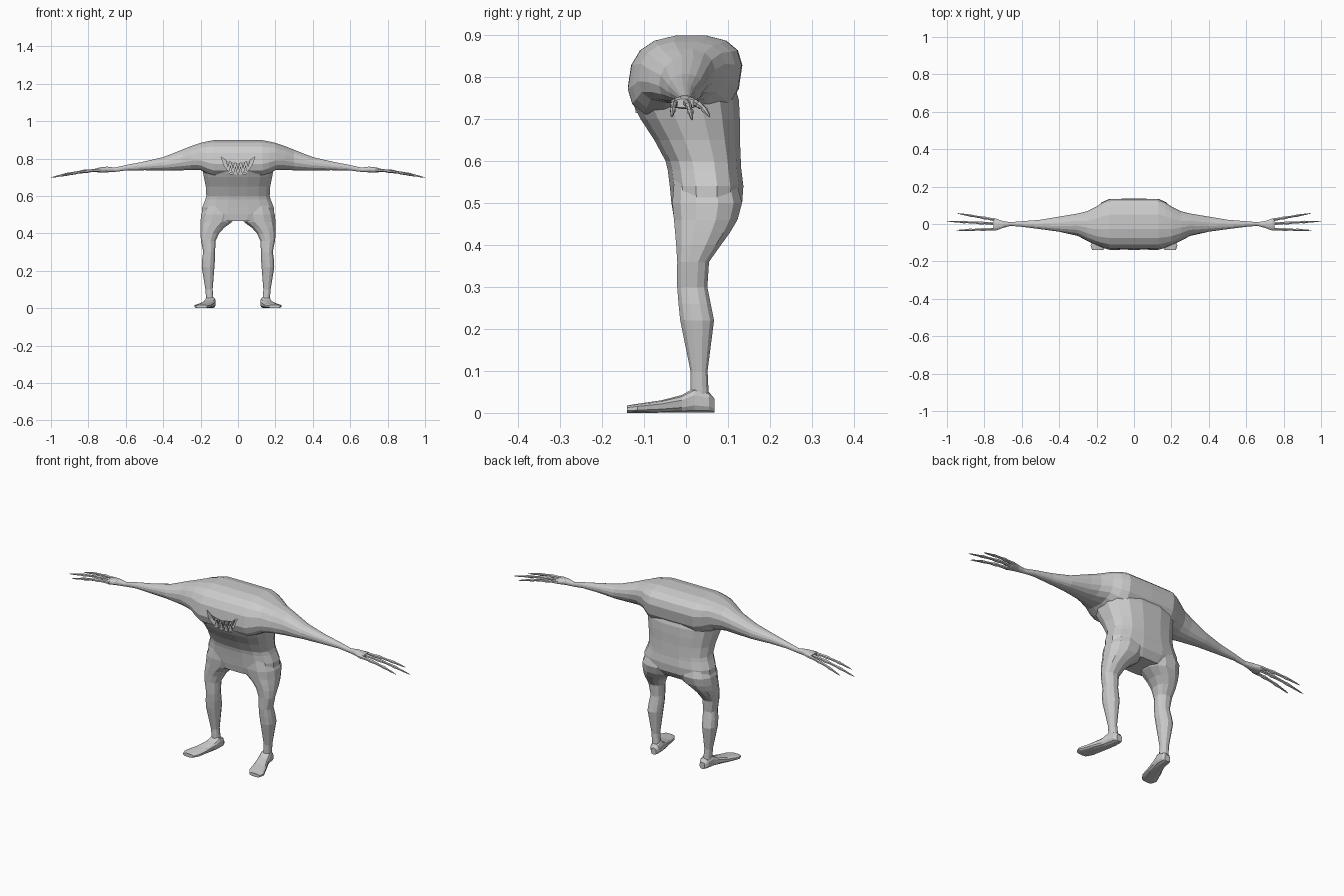
import bpy, bmesh, math
from mathutils import Vector

if "Cube" in bpy.data.objects:
    bpy.data.objects.remove(bpy.data.objects["Cube"])

X, Y, Z = Vector((1, 0, 0)), Vector((0, 1, 0)), Vector((0, 0, 1))


def new_object(name, bm):
    bmesh.ops.recalc_face_normals(bm, faces=bm.faces[:])
    me = bpy.data.meshes.new(name)
    bm.to_mesh(me)
    bm.free()
    ob = bpy.data.objects.new(name, me)
    bpy.context.collection.objects.link(ob)
    return ob


def ring(c, u, v, ru, rv, n, e, shear=0.0):
    pts = []
    for i in range(n):
        a = 2 * math.pi * (i + 0.5) / n
        ca, sa = math.cos(a), math.sin(a)
        p = math.copysign(abs(ca) ** (2 / e), ca) * ru
        q = math.copysign(abs(sa) ** (2 / e), sa) * rv
        pts.append(Vector(c) + u * (p + shear * q) + v * q)
    return pts


def loft(name, rings):
    bm = bmesh.new()
    vs = [[bm.verts.new(p) for p in r] for r in rings]
    n = len(vs[0])
    for a, b in zip(vs, vs[1:]):
        for i in range(n):
            j = (i + 1) % n
            bm.faces.new((a[i], a[j], b[j], b[i]))
    bm.faces.new(vs[0][::-1])
    bm.faces.new(vs[-1])
    return new_object(name, bm)


def boolean(ob, other, op):
    m = ob.modifiers.new(op.lower(), 'BOOLEAN')
    m.object, m.operation, m.solver = other, op, 'EXACT'
    bpy.context.view_layer.objects.active = ob
    bpy.ops.object.modifier_apply(modifier=m.name)
    bpy.data.objects.remove(other)


# Torso: z, half width, front y, back y
torso = [(.465, .15, -.03, .11), (.50, .195, -.036, .135), (.54, .194, -.04, .138),
         (.58, .178, -.045, .133), (.60, .172, -.05, .132), (.65, .175, -.077, .13),
         (.70, .185, -.11, .13), (.745, .193, -.133, .128), (.80, .165, -.125, .112)]
body = loft("body", [ring((0, (f + b) / 2, z), X, Y, w, (b - f) / 2, 16, 2.6)
                     for z, w, f, b in torso])

# Shoulders and arms as one span: x, bottom z, top z, front y, back y
arm = [(.13, .70, .90, -.136, .13), (.165, .715, .893, -.126, .115),
       (.20, .737, .885, -.112, .092), (.25, .738, .868, -.09, .068),
       (.30, .736, .848, -.063, .055), (.40, .736, .808, -.042, .04),
       (.50, .737, .785, -.028, .023), (.60, .736, .765, -.015, .015),
       (.66, .728, .752, -.01, .01), (.70, .726, .757, -.021, .016),
       (.74, .724, .753, -.036, .03), (.752, .727, .748, -.033, .028)]
span = [(-r[0],) + r[1:] for r in reversed(arm)] + [(0, .70, .90, -.137, .132)] + arm
arms = loft("arms", [ring((x, (f + b) / 2, (lo + hi) / 2), Y, Z, (b - f) / 2, (hi - lo) / 2,
                          16, 2.6 if abs(x) < .22 else 2.2, .15 if abs(x) < .35 else 0)
                     for x, lo, hi, f, b in span])
boolean(body, arms, 'UNION')

# Legs: z, inner x, outer x, front y, back y
leg = [(.56, .02, .175, -.03, .12), (.50, .012, .2, -.035, .136), (.46, .03, .203, -.031, .125),
       (.43, .072, .203, -.028, .107), (.40, .10, .203, -.025, .085),
       (.36, .118, .199, -.022, .056), (.30, .122, .187, -.022, .052),
       (.26, .122, .193, -.019, .06), (.22, .125, .195, -.015, .068),
       (.10, .135, .175, .01, .052), (.04, .13, .17, .01, .055)]
for s in (1, -1):
    part = loft("leg", [ring((s * (i + o) / 2, (f + b) / 2, z), X, Y, (o - i) / 2, (b - f) / 2, 12, 2.3)
                        for z, i, o, f, b in leg])
    boolean(body, part, 'UNION')

# Feet: y, centre x, half width, height
foot = [(.068, .143, .015, .034), (.055, .145, .025, .05), (.02, .148, .029, .06),
        (-.01, .155, .031, .043), (-.06, .172, .037, .03), (-.115, .19, .043, .022),
        (-.14, .195, .03, .018)]
for s, side in ((1, "left"), (-1, "right")):
    loft(side + "_foot", [ring((s * x, y, h / 2), X, Z, w, h / 2, 12, 3) for y, x, w, h in foot])

# Fingers with swollen knuckles: base x, base y, tip x, tip y, tip z
fingers = [(.735, -.027, .95, -.034, .705), (.74, .002, 1.0, .015, .698), (.735, .021, .945, .057, .705)]
joints = [(0, .010), (.22, .007), (.32, .0095), (.42, .0065), (.58, .006),
          (.66, .008), (.74, .0055), (.9, .004), (1, .001)]
for s, side in ((1, "left"), (-1, "right")):
    for k, (bx, by, tx, ty, tz) in enumerate(fingers):
        a, b = Vector((s * bx, by, .739)), Vector((s * tx, ty, tz))
        rings = []
        for t, r in joints:
            c = a.lerp(b, t) + Z * .006 * math.sin(math.pi * t)
            rings.append(ring(c, Y, Z, r, r, 6, 2))
        loft(f"{side}_finger_{k + 1}", rings)

# Mouth recess: grinning outline cut into the chest
outline = [(-.09, .808), (-.055, .785), (0, .775), (.055, .785), (.09, .808),
           (.073, .76), (.04, .716), (-.04, .716), (-.073, .76)]
cutter = loft("mouth_cutter", [[Vector((x, y, z)) for x, z in outline] for y in (-.2, -.10)])
boolean(body, cutter, 'DIFFERENCE')


# Teeth: upper row points down, lower row points up
def tooth(name, x, z0, z1, w):
    def depth(z):
        return -.126 + max(0, .775 - z) * .22
    loft(name, [ring((x, depth(z), z), X, Y, r, r * .6, 4, 2)
                for z, r in ((z0, w), (z1, .001))])


for i in range(5):
    x = (i - 2) * .027
    tooth(f"upper_tooth_{i + 1}", x, .779 + abs(x) * .2, .738 + abs(x) * .3, .017)
for i in range(4):
    x = (i - 1.5) * .027
    tooth(f"lower_tooth_{i + 1}", x, .714 + max(0, abs(x) - .03) * .8, .757 + abs(x) * .15, .017)
